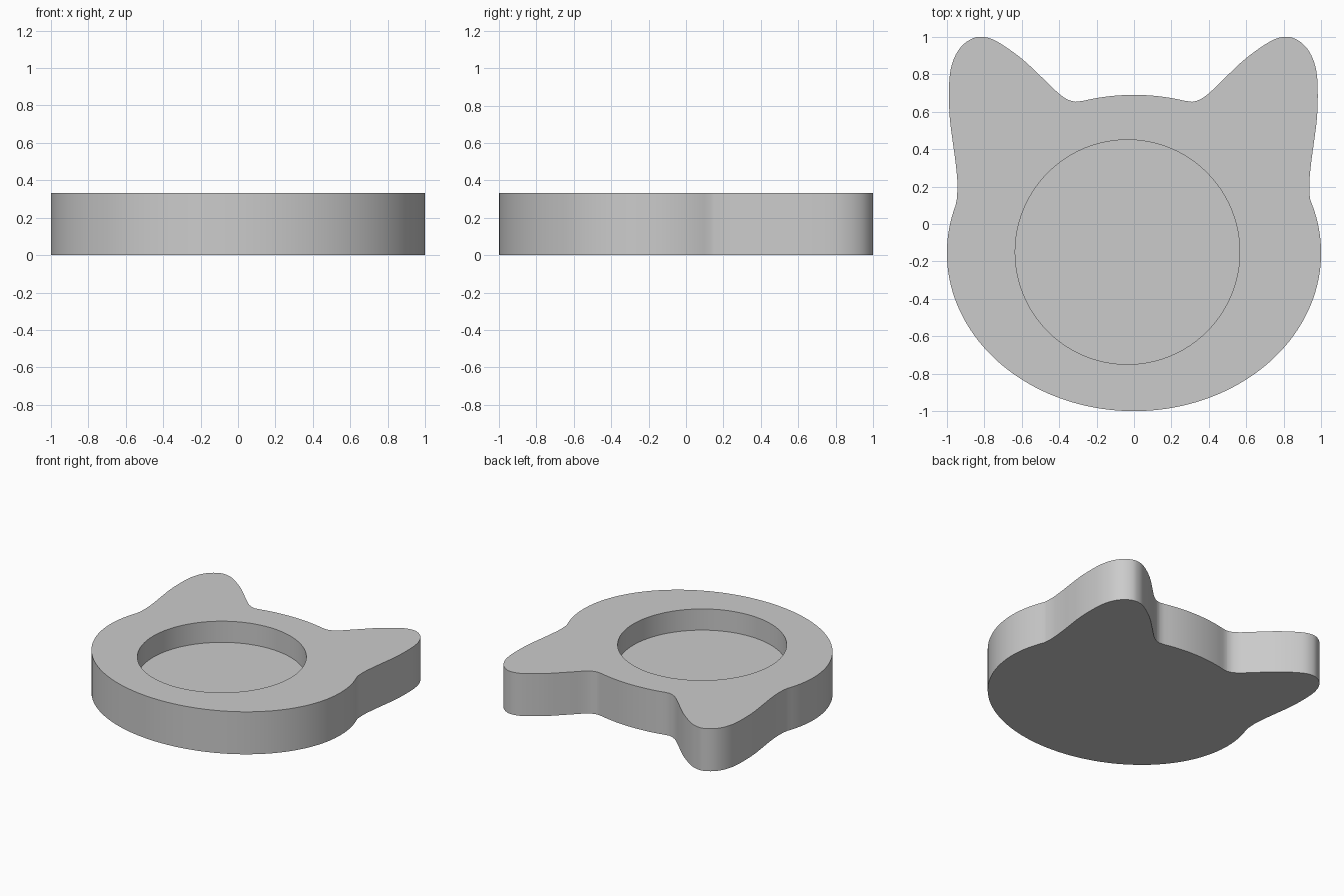
import bpy
import bmesh
from math import cos, sin, radians, tau
from mathutils import Vector

cube = bpy.data.objects.get("Cube")
if cube:
    bpy.data.objects.remove(cube, do_unlink=True)

HEIGHT = 0.333
FLOOR = 0.167

grey = bpy.data.materials.new("light_grey")
grey.use_nodes = True
colour = (0.6, 0.6, 0.6, 1)
grey.diffuse_color = colour
grey.node_tree.nodes["Principled BSDF"].inputs["Base Color"].default_value = colour


def head_arc(start, end, count):
    """Points strictly between two angles on the oval head."""
    angles = [radians(start + (end - start) * i / count) for i in range(1, count)]
    return [Vector((cos(a), -0.155 + 0.845 * sin(a))) for a in angles]


def smooth_path(points, steps=4):
    """Catmull-Rom curve through the points."""
    pts = [Vector(p) for p in points]
    pts = [pts[0]] + pts + [pts[-1]]
    out = []
    for a, b, c, d in zip(pts, pts[1:], pts[2:], pts[3:]):
        for i in range(steps):
            t = i / steps
            out.append(0.5 * (2 * b + (c - a) * t + (2 * a - 5 * b + 4 * c - d) * t**2
                              + (3 * b - a - 3 * c + d) * t**3))
    return out + [pts[-1]]


# Ear outline, from the cheek over the tip to the brow
ear = smooth_path([
    (0.94, 0.135), (0.937, 0.22), (0.947, 0.33), (0.962, 0.44), (0.977, 0.56),
    (0.982, 0.68), (0.977, 0.8), (0.955, 0.885), (0.915, 0.95), (0.86, 0.99),
    (0.805, 1.0), (0.73, 0.977), (0.6, 0.887), (0.48, 0.775), (0.4, 0.698),
    (0.35, 0.664), (0.31, 0.653)])
other_ear = [Vector((-p.x * 1.007, p.y)) for p in reversed(ear)]
outline = ear + head_arc(72, 108, 16) + other_ear + head_arc(160, 380, 90)

# Round pocket, slightly off centre
pocket = [Vector((-0.035 + 0.6 * cos(tau * i / 96), -0.15 + 0.6 * sin(tau * i / 96)))
          for i in range(96)]

bm = bmesh.new()


def ring(points, z):
    return [bm.verts.new((p.x, p.y, z)) for p in points]


def wall(low, high):
    for i in range(len(low)):
        j = (i + 1) % len(low)
        bm.faces.new((low[i], low[j], high[j], high[i]))


# Outer wall and base
base, top = ring(outline, 0), ring(outline, HEIGHT)
wall(base, top)
bm.faces.new(base)

# Pocket wall and floor
floor, rim = ring(pocket, FLOOR), ring(pocket, HEIGHT)
wall(floor, rim)
bm.faces.new(floor)

# Flat top between outline and pocket rim
top_edges = [bm.edges.get((loop[i - 1], loop[i])) for loop in (top, rim) for i in range(len(loop))]
bmesh.ops.triangle_fill(bm, edges=top_edges, use_beauty=True, normal=(0, 0, 1))
bmesh.ops.recalc_face_normals(bm, faces=bm.faces)

mesh = bpy.data.meshes.new("cat_head_holder")
bm.to_mesh(mesh)
bm.free()
mesh.materials.append(grey)
holder = bpy.data.objects.new("cat_head_holder", mesh)
bpy.context.collection.objects.link(holder)

bpy.ops.object.select_all(action="DESELECT")
holder.select_set(True)
bpy.context.view_layer.objects.active = holder
bpy.ops.object.shade_smooth_by_angle(angle=radians(30))
